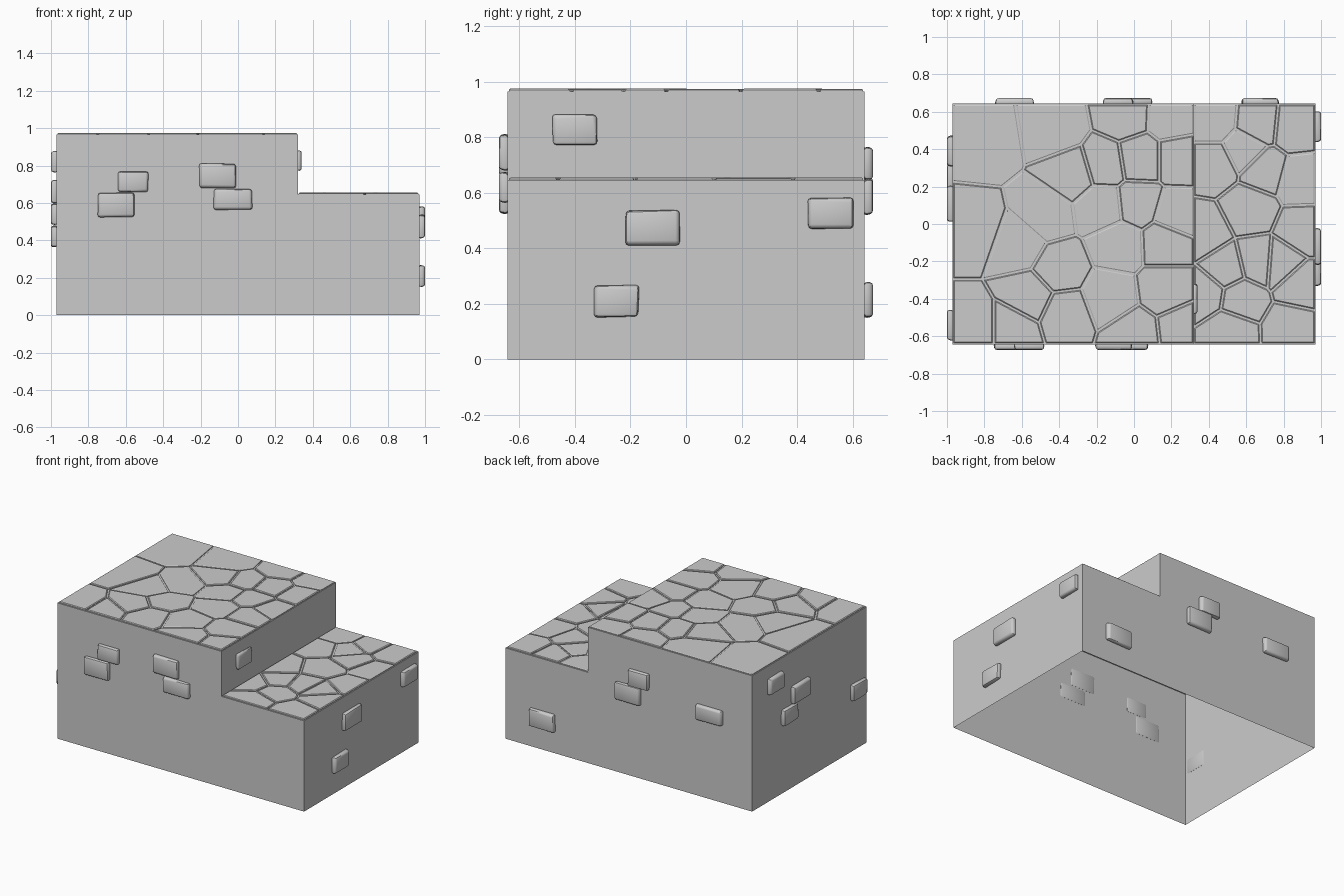
import bpy, bmesh, random
from math import radians
from mathutils import Vector, Matrix

random.seed(4)
old = bpy.data.objects.get("Cube")
if old:
    bpy.data.objects.remove(old, do_unlink=True)

stone = bpy.data.materials.new("stone_grey")
stone.use_nodes = True
grey = (0.6, 0.6, 0.6, 1)
stone.diffuse_color = grey
stone.node_tree.nodes["Principled BSDF"].inputs["Base Color"].default_value = grey

END, SIDE, STEP = 0.97, 0.643, 0.32     # half length, half depth, step position
LOW, HIGH = 0.645, 0.965                # heights of the two tiers


def finish(bm, name):
    mesh = bpy.data.meshes.new(name)
    bm.to_mesh(mesh)
    bm.free()
    mesh.materials.append(stone)
    obj = bpy.data.objects.new(name, mesh)
    bpy.context.collection.objects.link(obj)
    return obj


# Stepped wall shell, open underneath
bm = bmesh.new()
profile = [(-END, 0), (END, 0), (END, LOW), (STEP, LOW), (STEP, HIGH), (-END, HIGH)]
front = bm.faces.new([bm.verts.new((x, -SIDE, z)) for x, z in profile])
ext = bmesh.ops.extrude_face_region(bm, geom=[front], use_keep_orig=True)
bmesh.ops.translate(bm, vec=(0, 2 * SIDE, 0),
                    verts=[v for v in ext["geom"] if isinstance(v, bmesh.types.BMVert)])
bmesh.ops.recalc_face_normals(bm, faces=bm.faces)
floor = [f for f in bm.faces if all(v.co.z < 0.01 for v in f.verts)]
bmesh.ops.delete(bm, geom=floor, context="FACES_ONLY")
finish(bm, "stepped_wall")


def paving(name, x0, x1, z, seeds, gap=0.012):
    """Irregular slabs: each is the area nearest to its seed, cut back for the joint."""
    bm = bmesh.new()
    points = [Vector((x / 100, y / 100, z)) for x, y in seeds]
    for p in points:
        cell = bmesh.new()
        edge = SIDE - 0.006
        cell.faces.new([cell.verts.new(c) for c in
                        ((x0, -edge, z), (x1, -edge, z), (x1, edge, z), (x0, edge, z))])
        for q in points:
            if q is not p:
                away = (q - p).normalized()
                bmesh.ops.bisect_plane(
                    cell, geom=cell.verts[:] + cell.edges[:] + cell.faces[:], dist=1e-5,
                    plane_co=(p + q) / 2 - away * gap / 2, plane_no=away, clear_outer=True)
        if not cell.faces:
            cell.free()
            continue
        # Raise the slab and chamfer its rim
        bottom = [bm.verts.new(v.co) for v in cell.faces[:][0].verts]
        cell.free()
        face = bm.faces.new(bottom)
        top = bmesh.ops.extrude_discrete_faces(bm, faces=[face])["faces"]
        bmesh.ops.translate(bm, verts=top[0].verts[:], vec=(0, 0, 0.005))
        bmesh.ops.inset_region(bm, faces=top, thickness=0.005, use_even_offset=True)
        bmesh.ops.translate(bm, verts=top[0].verts[:],
                            vec=(0, 0, random.uniform(0.003, 0.005)))
    return finish(bm, name)


upper = [(-80, 45), (-42, 51), (-85, -3), (-48, 5), (-62, -11), (-5, 58), (-16, 32),
         (3, 35), (24, 35), (20, 57), (2, 11), (-33, 27), (-17, 9), (23, 5), (-8, -11),
         (-40, -24), (-85, -56), (-56, -39), (-37, -48), (-13, -39), (17, -35),
         (0, -59), (26, -56), (17, -10), (-65, -56)]
lower = [(43, 55), (66, 53), (86, 51), (43, 32), (59, 40), (70, 29), (89, 24), (62, 8),
         (37, -5), (49, -24), (66, -20), (90, -4), (79, -21), (89, -32), (38, -37),
         (57, -40), (51, -57), (84, -56)]
paving("upper_paving", -END + 0.006, STEP - 0.004, HIGH, upper)
paving("lower_paving", STEP + 0.004, END - 0.006, LOW, lower)


def brick(name, turn, wall, along, z, width, height, out=0.03):
    """Worn brick poking out of a wall; turn spins it from the front wall."""
    bm = bmesh.new()
    bmesh.ops.create_cube(bm, size=1)
    for v in bm.verts:
        outer = v.co.y < 0
        taper = 0.94 if outer else 1
        v.co.x *= width * taper
        v.co.z *= height * taper
        v.co.x += random.uniform(-0.004, 0.004)
        v.co.z += random.uniform(-0.004, 0.004)
        v.co.y = -out if outer else 0.004
    bmesh.ops.bevel(bm, geom=bm.edges[:], offset=0.012, segments=2, profile=0.5,
                    affect="EDGES", clamp_overlap=True)
    spin = Matrix.Rotation(radians(turn), 4, "Z")
    bm.transform(spin @ Matrix.Translation((along, -wall, z)))
    obj = finish(bm, name)
    bpy.ops.object.select_all(action="DESELECT")
    obj.select_set(True)
    bpy.context.view_layer.objects.active = obj
    bpy.ops.object.shade_smooth_by_angle(angle=radians(40))


# Position along each wall (as seen facing it), height, width, tallness
big, small = (0.2, 0.13), (0.165, 0.115)
walls = {
    "front": (0, SIDE, [(-0.65, 0.59, *big), (-0.56, 0.715, *small),
                        (-0.11, 0.745, *big), (-0.025, 0.62, 0.21, 0.11)]),
    "left": (90, END, [(-0.12, 0.475, *big), (-0.25, 0.21, *small), (0.52, 0.525, *small)]),
    "step": (90, STEP, [(-0.4, 0.825, *small)]),
    "back": (180, SIDE, [(0.64, 0.6, 0.21, 0.11), (0, 0.585, *big),
                         (0.085, 0.705, *small), (-0.675, 0.215, *big)]),
    "right": (270, END, [(-0.39, 0.82, *small), (-0.11, 0.66, *big),
                         (-0.235, 0.54, *small), (0.54, 0.42, *small)]),
}
for side, (turn, wall, bricks) in walls.items():
    for i, spec in enumerate(bricks, 1):
        brick(f"{side}_brick_{i}", turn, wall, *spec, out=0.02 if side == "step" else 0.03)
